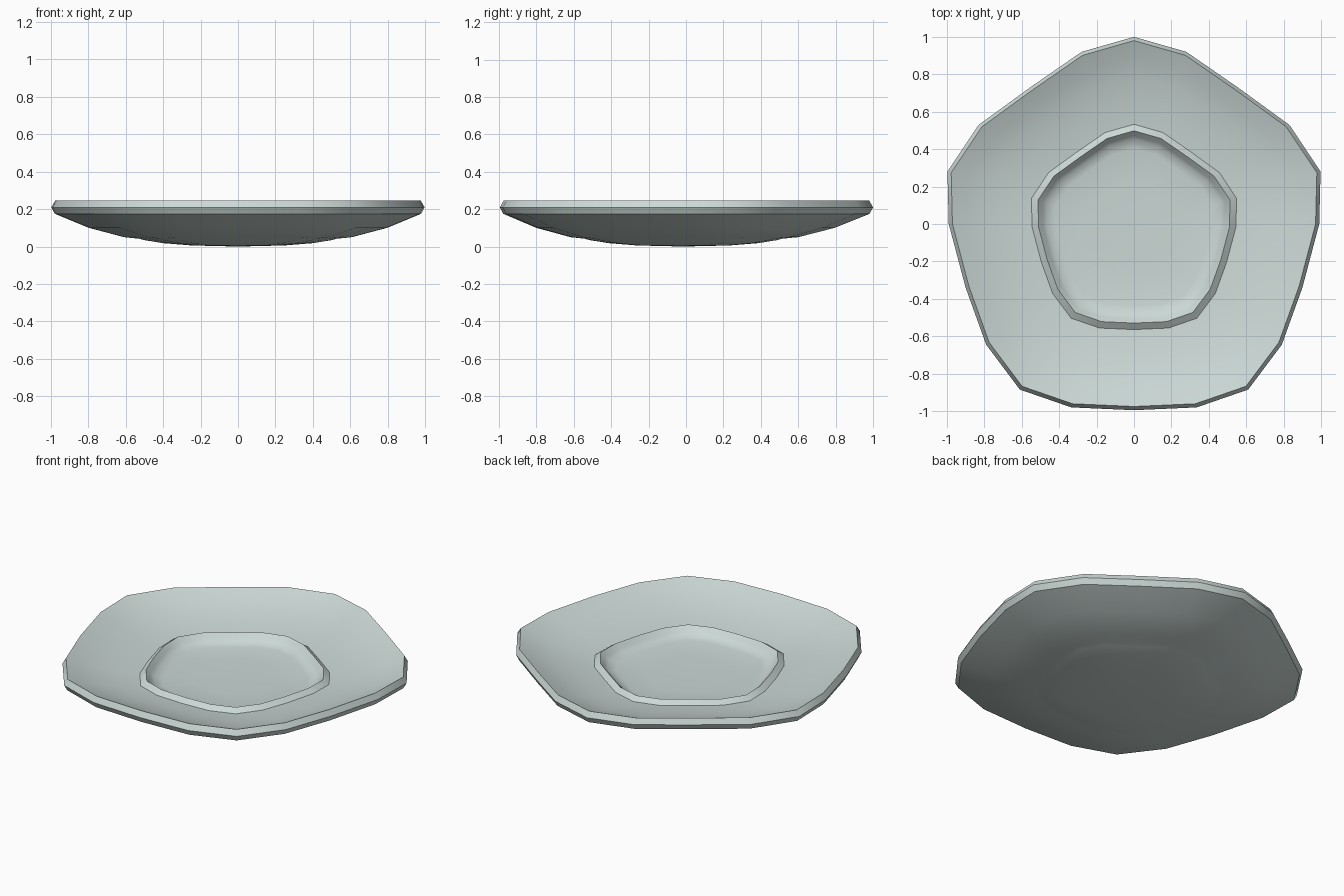
import bpy, bmesh, math

if "Cube" in bpy.data.objects:
    bpy.data.objects.remove(bpy.data.objects["Cube"])

# Right half of the rounded five-sided outline, from back tip to front middle
half = [(0, 1), (.28, .92), (.555, .73), (.83, .53), (.997, .28), (.99, 0),
        (.90, -.34), (.79, -.645), (.61, -.885), (.335, -.98), (0, -.995)]
outline = half + [(-x, y) for x, y in half[-2:0:-1]]

# Cross-section as (scale of outline, height, y offset): underside, rim, top, raised ring, well
profile = [(.25, .006, -.015), (.40, .018, -.015), (.50, .034, -.015), (.53, .042, -.015),
           (.61, .05, -.01), (.80, .10, -.005), (.982, .175, 0),
           (1.0, .21, 0), (.98, .245, 0),
           (.89, .208, 0), (.80, .18, -.005), (.67, .15, -.01), (.55, .135, -.017),
           (.515, .16, -.017), (.49, .135, -.017),
           (.47, .116, -.017), (.42, .106, -.017), (.25, .10, -.015)]

bm = bmesh.new()
rings = [[bm.verts.new((x * s, y * s + dy, z)) for x, y in outline] for s, z, dy in profile]
n = len(outline)
for a, b in zip(rings, rings[1:]):
    for i in range(n):
        j = (i + 1) % n
        bm.faces.new((a[i], a[j], b[j], b[i]))

# Close the bottom and the well with fans
for ring, z in ((rings[0], 0), (rings[-1], .098)):
    c = bm.verts.new((0, -.015, z))
    for i in range(n):
        bm.faces.new((ring[i], ring[(i + 1) % n], c))
bmesh.ops.recalc_face_normals(bm, faces=bm.faces)

mesh = bpy.data.meshes.new("saucer")
bm.to_mesh(mesh)
bm.free()
saucer = bpy.data.objects.new("saucer", mesh)
bpy.context.collection.objects.link(saucer)

# Pale grey-green glaze
mat = bpy.data.materials.new("pale_glaze")
mat.diffuse_color = (.60, .69, .67, 1)
mat.use_nodes = True
mat.node_tree.nodes["Principled BSDF"].inputs["Base Color"].default_value = mat.diffuse_color
mesh.materials.append(mat)

# Smooth surfaces with crisp rim and ring edges
bpy.context.view_layer.objects.active = saucer
saucer.select_set(True)
bpy.ops.object.shade_smooth_by_angle(angle=math.radians(35))
